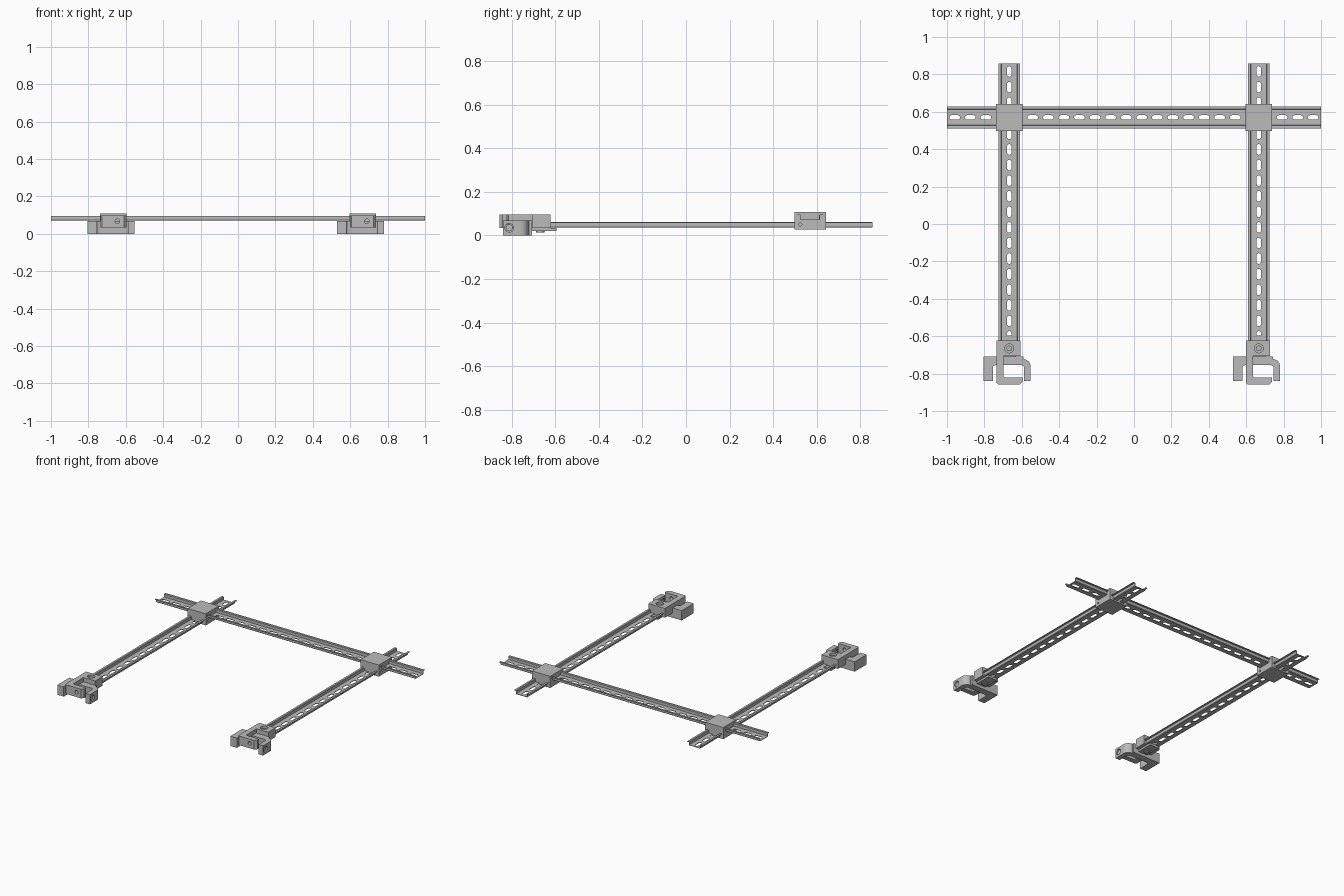
import bpy, bmesh, math

cube = bpy.data.objects.get("Cube")
if cube:
    bpy.data.objects.remove(cube, do_unlink=True)

steel = bpy.data.materials.new("grey_steel")
steel.use_nodes = True
steel.diffuse_color = (0.5, 0.5, 0.5, 1)
steel.node_tree.nodes["Principled BSDF"].inputs["Base Color"].default_value = (0.5, 0.5, 0.5, 1)


def place(axis, u, v, w):
    return {"x": (w, u, v), "y": (u, w, v), "z": (u, v, w)}[axis]


def prisms(name, outlines, start, end, axis):
    """Extrude one or more 2D outlines along an axis into a single object."""
    bm = bmesh.new()
    for pts in outlines:
        a = [bm.verts.new(place(axis, u, v, start)) for u, v in pts]
        b = [bm.verts.new(place(axis, u, v, end)) for u, v in pts]
        bm.faces.new(a)
        bm.faces.new(b[::-1])
        for i in range(len(a)):
            j = (i + 1) % len(a)
            bm.faces.new((a[i], b[i], b[j], a[j]))
    bmesh.ops.recalc_face_normals(bm, faces=bm.faces)
    mesh = bpy.data.meshes.new(name)
    bm.to_mesh(mesh)
    bm.free()
    mesh.materials.append(steel)
    obj = bpy.data.objects.new(name, mesh)
    bpy.context.collection.objects.link(obj)
    return obj


def cut(obj, cutter):
    mod = obj.modifiers.new("cut", "BOOLEAN")
    mod.operation, mod.solver, mod.object = "DIFFERENCE", "EXACT", cutter
    bpy.context.view_layer.objects.active = obj
    bpy.ops.object.modifier_apply(modifier=mod.name)
    bpy.data.objects.remove(cutter, do_unlink=True)


def arc(cx, cy, r, a0, a1, n):
    return [(cx + r * math.cos(math.radians(a0 + (a1 - a0) * i / n)),
             cy + r * math.sin(math.radians(a0 + (a1 - a0) * i / n))) for i in range(n + 1)]


def circle(cx, cy, r, n=24):
    return arc(cx, cy, r, 0, 360, n)[:-1]


def rect(x0, y0, x1, y1):
    return [(x0, y0), (x1, y0), (x1, y1), (x0, y1)]


def slot(cx, cy, along_x):
    """Round-ended slot outline."""
    h, r = 0.017, 0.0115
    if along_x:
        return arc(cx + h, cy, r, -90, 90, 8) + arc(cx - h, cy, r, 90, 270, 8)
    return arc(cx, cy + h, r, 0, 180, 8) + arc(cx, cy - h, r, 180, 360, 8)


def hat(centre, z):
    """Top-hat rail cross-section, open upward, with softened bends."""
    half = [(0.042, 0), (0.045, 0.003), (0.045, 0.0217), (0.0583, 0.0217), (0.0583, 0.025),
            (0.0447, 0.025), (0.0417, 0.022), (0.0417, 0.0033)]
    left = [(-u, v) for u, v in reversed(half)]
    return [(centre + u, z + v) for u, v in half + left]


PITCH, SPAN, CROSS_Y = 1 / 12, 0.667, 0.57

# Cross rail
rail = prisms("cross_rail", [hat(CROSS_Y, 0.071)], -1, 1, "x")
slots = [slot(-1 + PITCH * (i + 0.5), CROSS_Y, True) for i in range(24)]
cut(rail, prisms("slot_cutter", slots, 0.06, 0.085, "z"))

for side, cx in (("right", -SPAN), ("left", SPAN)):
    # Long rail
    rail = prisms(side + "_rail", [hat(cx, 0.036)], -0.643, 0.857, "y")
    slots = [slot(cx, 0.857 - PITCH * (i + 0.5), False) for i in range(18)]
    cut(rail, prisms("slot_cutter", slots, 0.025, 0.05, "z"))

    # Block joining the two rails, with small pin holes in its sides
    block = prisms(side + "_joint_block",
                   [rect(cx - 0.07, CROSS_Y - 0.072, cx + 0.07, CROSS_Y + 0.072)], 0.027, 0.108, "z")
    for s in (-1, 1):
        cut(block, prisms("pin_cutter", [circle(CROSS_Y - 0.045, 0.05, 0.007, 12)],
                          cx + s * 0.055, cx + s * 0.08, "x"))

    # Hooked clamp arm at the rail's front end
    hook = [(-0.068, -0.623), (0.06, -0.623), (0.06, -0.705), (-0.03, -0.705),
            (-0.03, -0.815), (-0.023, -0.822), (0.071, -0.822), (0.071, -0.842),
            (0.057, -0.857), (-0.06, -0.857), (-0.068, -0.849)]
    arm = prisms(side + "_clamp_hook", [[(cx + x, y) for x, y in hook]], 0.033, 0.097, "z")
    cut(arm, prisms("bolt_cutter", [circle(cx, -0.665, 0.024)], 0.075, 0.12, "z"))
    cut(arm, prisms("screw_cutter", [circle(cx + 0.022, 0.067, 0.012)], -0.88, -0.80, "y"))
    prisms(side + "_clamp_bolt", [circle(cx, -0.665, 0.015)], 0.07, 0.086, "z")

    # Foot plate under the rail end, with its bolt head
    prisms(side + "_foot_plate", [rect(cx - 0.035, -0.73, cx + 0.035, -0.595)], 0.02, 0.034, "z")
    prisms(side + "_foot_bolt", [circle(cx, -0.67, 0.02)], 0.014, 0.02, "z")

    # Bent jaw with rounded outer corner
    jaw = ([(-0.119, -0.84), (-0.119, -0.722)] + arc(0.074, -0.762, 0.04, 90, 0, 6)
           + [(0.114, -0.84), (0.08, -0.84)] + arc(0.065, -0.77, 0.015, 0, 90, 4)
           + arc(-0.073, -0.77, 0.015, 90, 180, 4) + [(-0.088, -0.84)])
    body = prisms(side + "_jaw", [[(cx + x, y) for x, y in jaw]], 0, 0.068, "z")
    cut(body, prisms("screw_cutter", [circle(-0.812, 0.035, 0.02)], cx + 0.07, cx + 0.13, "x"))
    prisms(side + "_jaw_screw", [circle(-0.812, 0.035, 0.016)], cx + 0.08, cx + 0.108, "x")

    # Angled backing plate behind the jaw
    plate = [(-0.138, -0.84), (-0.119, -0.84), (-0.119, -0.722), (0.075, -0.722),
             (0.075, -0.708), (-0.138, -0.708)]
    prisms(side + "_backing_plate", [[(cx + x, y) for x, y in plate]], 0, 0.068, "z")
